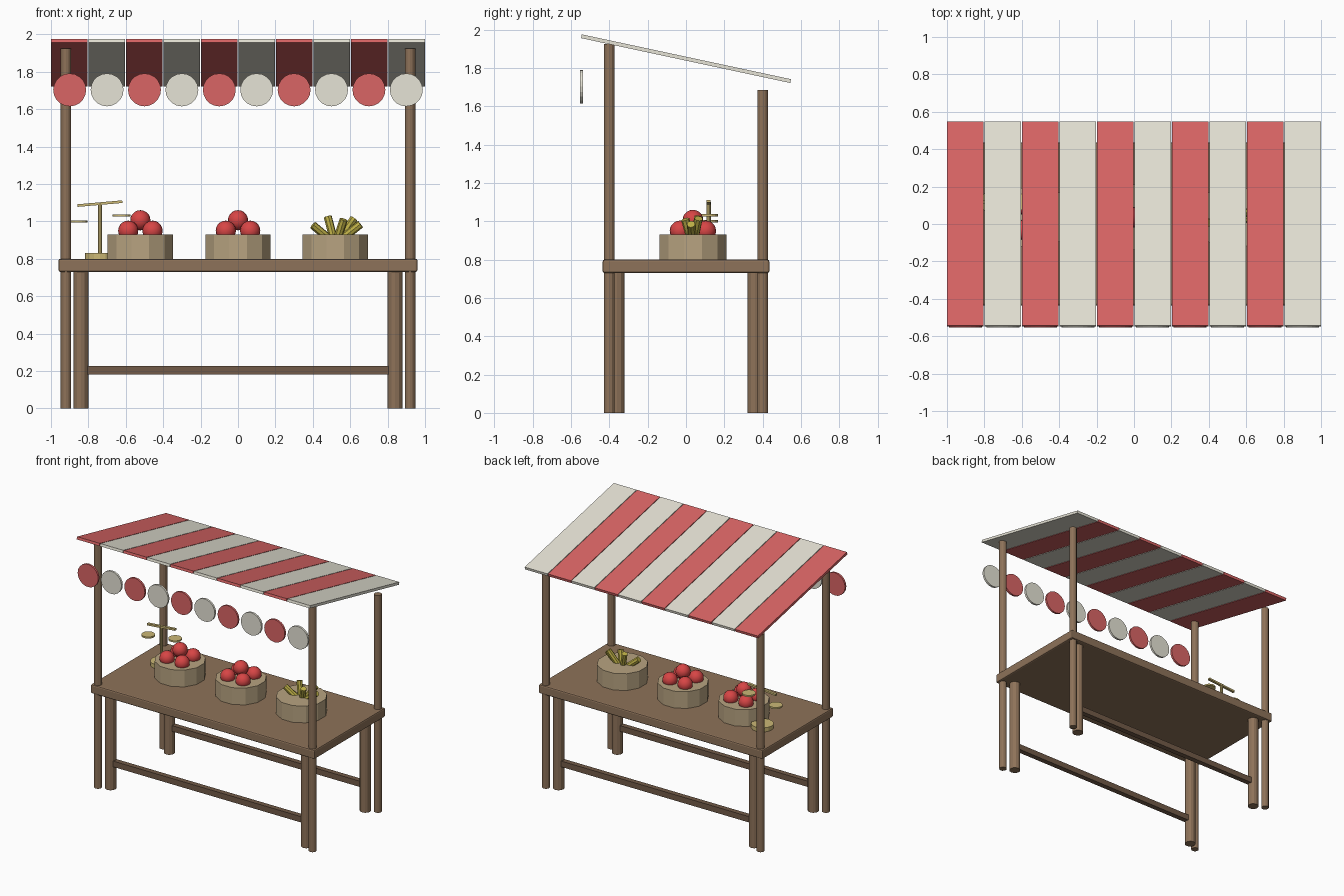
import bpy, math
from mathutils import Vector

if "Cube" in bpy.data.objects:
    bpy.data.objects.remove(bpy.data.objects["Cube"])


def mat(name, r, g, b):
    m = bpy.data.materials.new(name)
    m.diffuse_color = (r, g, b, 1)
    m.use_nodes = True
    m.node_tree.nodes["Principled BSDF"].inputs["Base Color"].default_value = m.diffuse_color
    return m


WOOD = mat("wood", .27, .17, .10)
DARK = mat("dark_wood", .17, .105, .065)
RED = mat("red_cloth", .70, .13, .13)
CREAM = mat("cream_cloth", .79, .77, .67)
WICKER = mat("wicker", .48, .37, .22)
APPLE = mat("apple_red", .68, .06, .06)
YELLOW = mat("yellow", .50, .42, .06)
BRASS = mat("brass", .60, .48, .18)


def finish(name, m):
    o = bpy.context.object
    o.name = name
    o.data.materials.append(m)
    return o


def box(name, loc, size, m, rot=(0, 0, 0), bevel=0):
    bpy.ops.mesh.primitive_cube_add(size=1, location=loc, rotation=rot)
    o = finish(name, m)
    o.scale = size
    if bevel:
        bpy.ops.object.transform_apply(location=False, rotation=False, scale=True)
        b = o.modifiers.new("bevel", 'BEVEL')
        b.width, b.segments = bevel, 2
    return o


def rod(name, a, b, r, m, sides=12, spin=0):
    a, b = Vector(a), Vector(b)
    d = b - a
    bpy.ops.mesh.primitive_cylinder_add(vertices=sides, radius=r, depth=d.length, location=(a + b) / 2)
    o = finish(name, m)
    o.rotation_euler = d.to_track_quat('Z', 'Y').to_euler() if abs(d.normalized().z) < .999 else (0, 0, spin)
    return o


# Table with legs, stretchers and canopy posts
box("table_top", (0, 0, .765), (1.92, .87, .07), WOOD, bevel=.01)
for sy, side, top in ((-1, "front", 1.925), (1, "back", 1.685)):
    for sx in (-1, 1):
        rod(side + "_leg", (sx * .84, sy * .36, 0), (sx * .84, sy * .36, .74), .04, WOOD)
        rod(side + "_post", (sx * .92, sy * .40, 0), (sx * .92, sy * .40, top), .028, WOOD)
    box(side + "_stretcher", (0, sy * .36, .203), (1.66, .04, .045), DARK)

# Striped sloping canopy and hanging scallop discs
for i in range(10):
    m = CREAM if i % 2 else RED
    x = (i - 4.5) * .2005
    box("canopy_stripe", (x, 0, 1.849), (.1955, 1.117, .02), m, rot=(-math.radians(12.1), 0, 0))
    x = (i - 4.5) * .2
    rod("canopy_scallop", (x, -.553, 1.703), (x, -.537, 1.703), .088, m, 20)

# Baskets
for x in (-.522, 0, .52):
    rod("basket", (x, .036, .80), (x, .036, .93), .181, WICKER, 12, math.radians(15))

# Apples: four below, one on top
for x in (-.522, 0):
    for dx, dy, z in ((-1, -1, .95), (1, -1, .95), (-1, 1, .95), (1, 1, .95), (0, 0, 1.006)):
        bpy.ops.mesh.primitive_uv_sphere_add(segments=16, ring_count=10, radius=.054,
                                             location=(x + dx * .065, .036 + dy * .067, z))
        finish("apple", APPLE)
        bpy.ops.object.shade_smooth()

# Splayed yellow sticks in the third basket
for dx, dy, z in ((-.12, -.03, .98), (-.04, .03, 1.025), (.045, -.04, 1.01), (.10, .03, 1.015), (.135, -.01, .985)):
    rod("yellow_stick", (.52 + dx * .2, .036 + dy * .2, .90), (.52 + dx, .036 + dy, z), .022, YELLOW, 8)

# Balance scale
X, Y = -.738, .118
rod("scale_base", (X, Y, .80), (X, Y, .832), .08, BRASS, 16)
rod("scale_column", (X, Y, .82), (X, Y, 1.10), .012, BRASS, 10)
box("scale_beam", (X, Y, 1.095), (.24, .02, .014), BRASS, rot=(0, -math.radians(5), 0))
for x, z in ((-.853, 1.0), (-.622, 1.032)):
    rod("scale_pan", (x, Y, z - .006), (x, Y, z + .006), .048, BRASS, 16)
